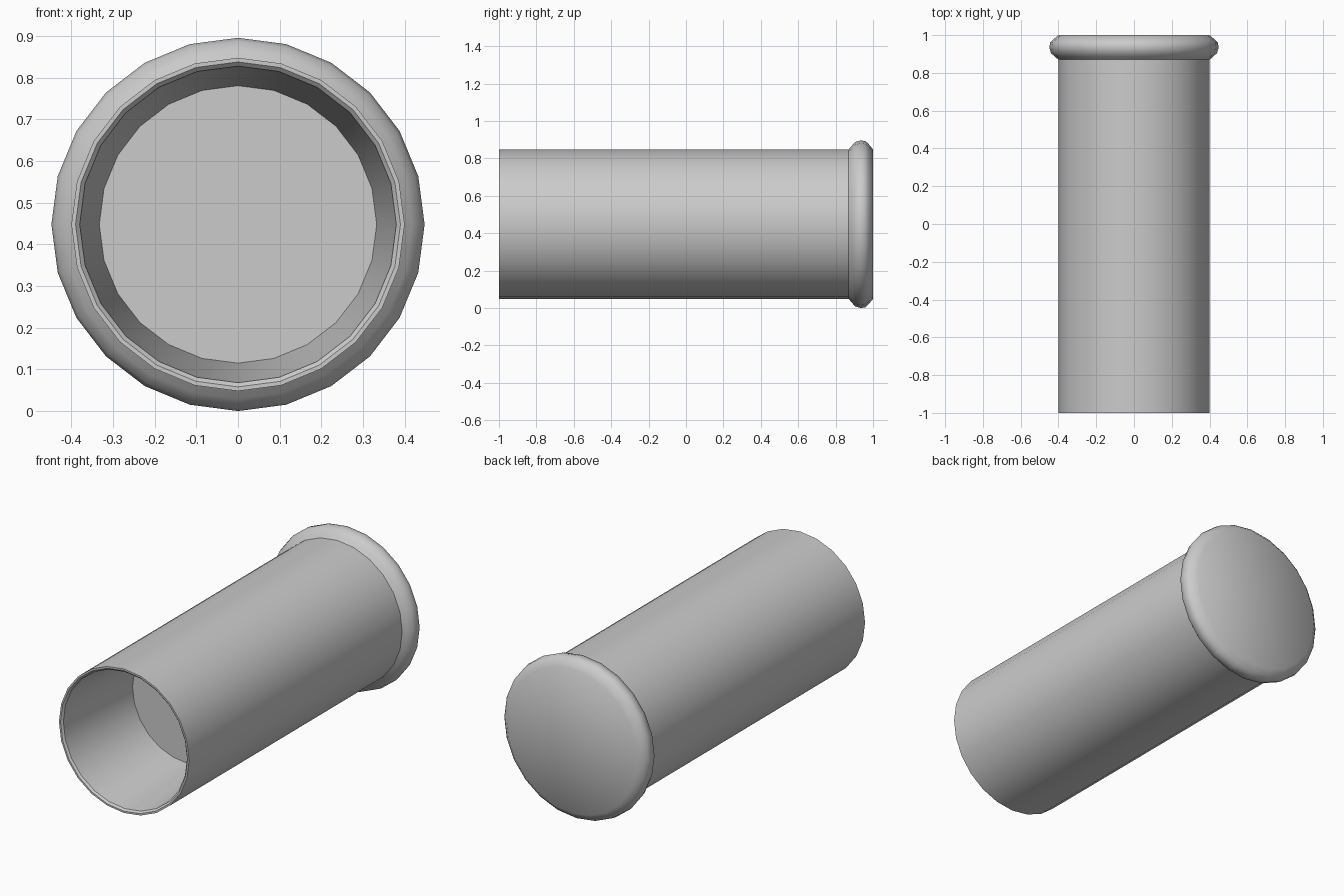
import bpy
import bmesh
from math import sin, cos, pi, radians

if "Cube" in bpy.data.objects:
    bpy.data.objects.remove(bpy.data.objects["Cube"])

SIDES = 24
AXIS_Z = 0.448


def lathe(name, profile, cap_end=False):
    """Spin (radius, y) points around the horizontal y axis."""
    bm = bmesh.new()
    rings = []
    for r, y in profile:
        rings.append([bm.verts.new((r * cos(2 * pi * i / SIDES), y,
                                    AXIS_Z + r * sin(2 * pi * i / SIDES)))
                      for i in range(SIDES)])
    for a, b in zip(rings, rings[1:]):
        for i in range(SIDES):
            j = (i + 1) % SIDES
            bm.faces.new((a[i], b[i], b[j], a[j]))
    if cap_end:
        # triangle fan closing the last ring
        y = profile[-1][1]
        centre = bm.verts.new((0, y, AXIS_Z))
        for i in range(SIDES):
            bm.faces.new((rings[-1][i], centre, rings[-1][(i + 1) % SIDES]))
    mesh = bpy.data.meshes.new(name)
    bm.to_mesh(mesh)
    bm.free()
    obj = bpy.data.objects.new(name, mesh)
    bpy.context.collection.objects.link(obj)
    return obj


def shade(obj, angle):
    bpy.ops.object.select_all(action='DESELECT')
    obj.select_set(True)
    bpy.context.view_layer.objects.active = obj
    bpy.ops.object.shade_smooth_by_angle(angle=radians(angle))


# Long outer tube, front to back
tube = lathe("tube", [(0.40, -1.0), (0.40, 0.87)])
shade(tube, 30)

# Front lip and tapered recess ending in a flat floor
recess = lathe("tapered_recess",
               [(0.333, -0.45), (0.38, -0.99), (0.39, -1.0), (0.40, -1.0)][::-1][:3]
               + [(0.333, -0.45)], cap_end=True)
shade(recess, 30)

# Rounded rim with a flat back face, softly shaded throughout
rim = lathe("rounded_end_cap",
            [(0.40, 0.87), (0.418, 0.885), (0.44, 0.905), (0.448, 0.935),
             (0.444, 0.96), (0.43, 0.975), (0.40, 1.0)], cap_end=True)
shade(rim, 180)
